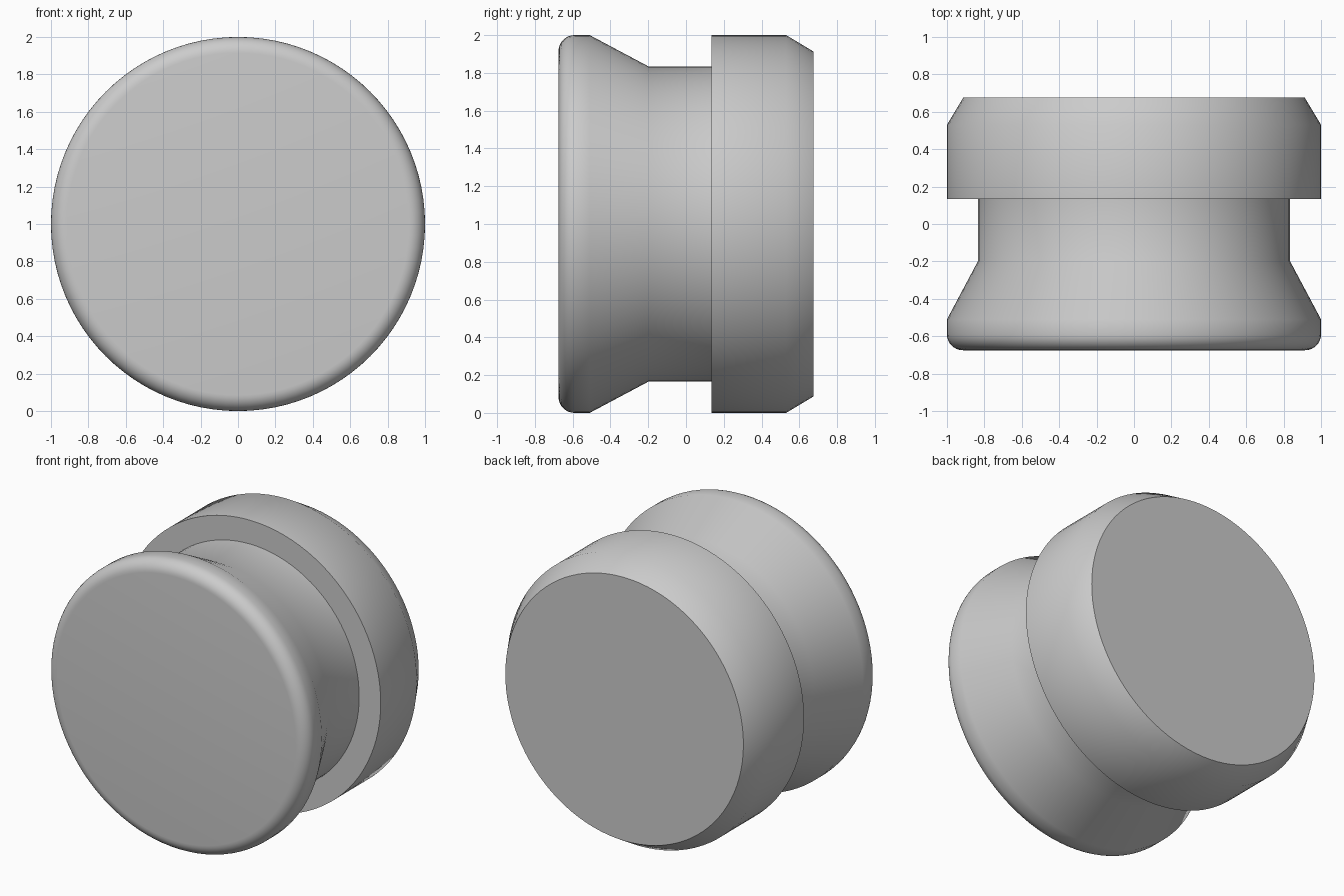
import bpy, bmesh, math

if "Cube" in bpy.data.objects:
    bpy.data.objects.remove(bpy.data.objects["Cube"])

SIDES = 96
FILLET = 0.085

grey = bpy.data.materials.new("light_grey")
grey.diffuse_color = (0.6, 0.6, 0.6, 1)
grey.use_nodes = True
grey.node_tree.nodes["Principled BSDF"].inputs["Base Color"].default_value = grey.diffuse_color

# Profile as (y, radius), front to back: rounded front rim first
profile = []
for i in range(9):
    a = math.pi / 2 * i / 8
    profile.append((-0.675 + FILLET * (1 - math.sin(a)), 1 - FILLET * (1 - math.cos(a))))
profile.reverse()
profile.sort()
# Tapered neck, stepped collar and chamfered back
profile += [(-0.51, 1.0), (-0.20, 0.835), (0.135, 0.835),
            (0.135, 1.0), (0.53, 1.0), (0.675, 0.913)]

# Turn the profile around the y axis
bm = bmesh.new()
rings = []
for y, r in profile:
    rings.append([bm.verts.new((r * math.cos(2 * math.pi * k / SIDES), y,
                                1 + r * math.sin(2 * math.pi * k / SIDES)))
                  for k in range(SIDES)])
for a, b in zip(rings, rings[1:]):
    for k in range(SIDES):
        n = (k + 1) % SIDES
        bm.faces.new((a[k], a[n], b[n], b[k]))
bm.faces.new(rings[0])
bm.faces.new(rings[-1])
bmesh.ops.recalc_face_normals(bm, faces=bm.faces[:])

mesh = bpy.data.meshes.new("grooved_knob")
bm.to_mesh(mesh)
bm.free()
mesh.materials.append(grey)
knob = bpy.data.objects.new("grooved_knob", mesh)
bpy.context.collection.objects.link(knob)

# Smooth sides, crisp collar and back edges
bpy.context.view_layer.objects.active = knob
knob.select_set(True)
bpy.ops.object.shade_smooth_by_angle(angle=math.radians(40))
